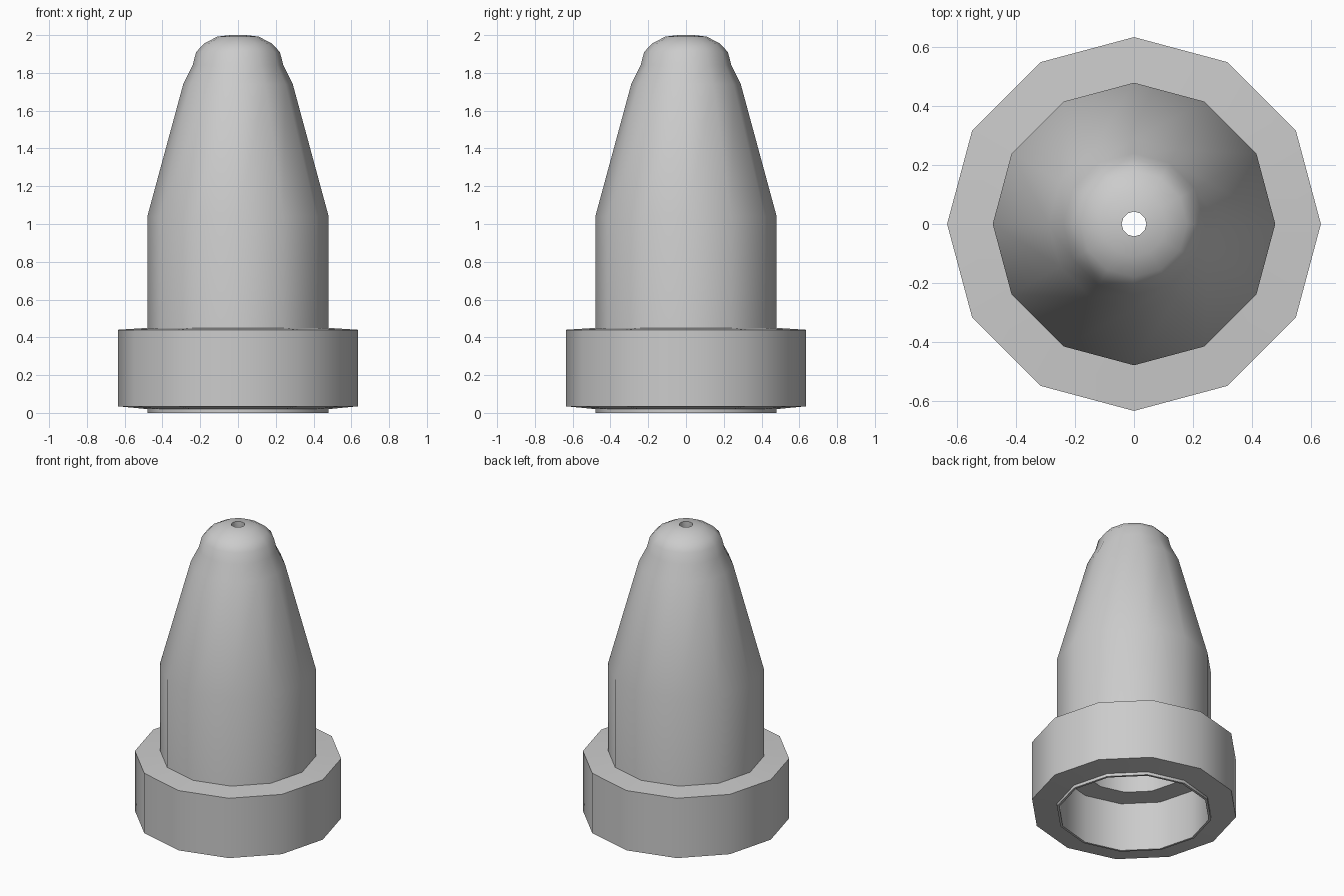
import bpy, bmesh, math

if "Cube" in bpy.data.objects:
    bpy.data.objects.remove(bpy.data.objects["Cube"])

SIDES = 12


def lathe(name, profile, closed):
    """Spin an (r, z) profile around z into a 12-sided smooth-shaded object."""
    bm = bmesh.new()
    rings = []
    for r, z in profile:
        ring = []
        for i in range(SIDES):
            a = 2 * math.pi * i / SIDES
            ring.append(bm.verts.new((r * math.cos(a), r * math.sin(a), z)))
        rings.append(ring)
    count = len(rings) if closed else len(rings) - 1
    for k in range(count):
        lo, hi = rings[k], rings[(k + 1) % len(rings)]
        for i in range(SIDES):
            j = (i + 1) % SIDES
            bm.faces.new((lo[i], lo[j], hi[j], hi[i]))
    if closed:
        bmesh.ops.recalc_face_normals(bm, faces=bm.faces)
    mesh = bpy.data.meshes.new(name)
    bm.to_mesh(mesh)
    bm.free()
    obj = bpy.data.objects.new(name, mesh)
    bpy.context.collection.objects.link(obj)
    bpy.ops.object.select_all(action='DESELECT')
    obj.select_set(True)
    bpy.context.view_layer.objects.active = obj
    bpy.ops.object.shade_smooth_by_angle(angle=math.radians(40))
    return obj


# Hollow tapered body: outside up to the tip, then down the stepped bore
outside = [(0.48, 0), (0.48, 1.04), (0.29, 1.74), (0.24, 1.84), (0.222, 1.91),
           (0.18, 1.955), (0.11, 1.992), (0.042, 2.0)]
bore = [(0.042, 1.85), (0.14, 1.70), (0.32, 1.04), (0.32, 0.33),
        (0.465, 0.33), (0.465, 0)]
lathe("nozzle_body", outside + bore, True)

# Collar around the base, open where it meets the body
lathe("base_collar", [(0.48, 0.02), (0.635, 0.035), (0.635, 0.44), (0.48, 0.45)], False)
